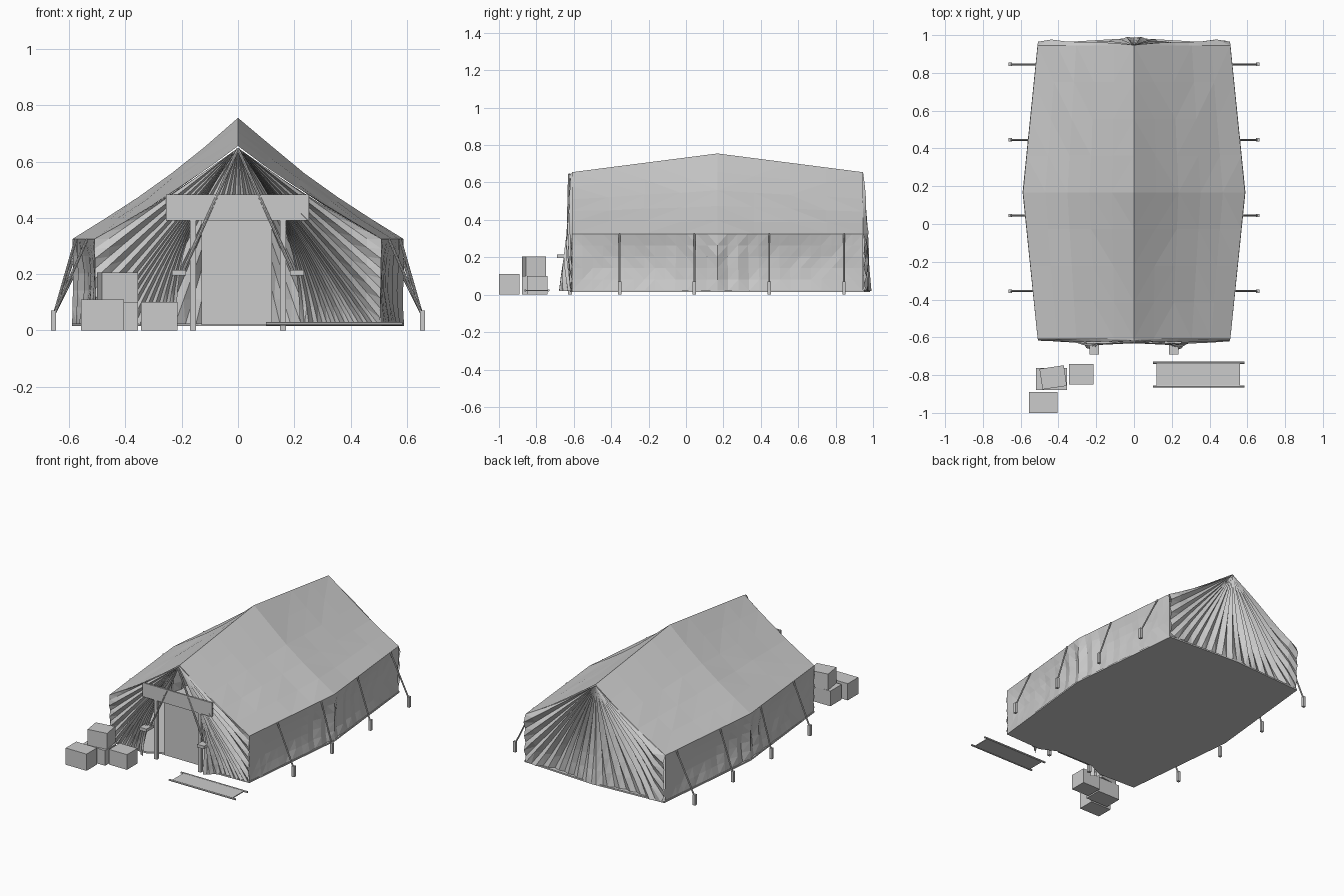
import bpy, bmesh, math, random
from mathutils import Vector

if "Cube" in bpy.data.objects:
    bpy.data.objects.remove(bpy.data.objects["Cube"])
random.seed(4)

FRONT, BACK, MID = -0.61, 0.945, 0.168
EAVE_Z, FLOOR_Z = 0.325, 0.02


def finish(name, bm):
    bmesh.ops.recalc_face_normals(bm, faces=bm.faces)
    me = bpy.data.meshes.new(name)
    bm.to_mesh(me)
    bm.free()
    ob = bpy.data.objects.new(name, me)
    bpy.context.collection.objects.link(ob)
    return ob


def surface(name, f, nu, nv):
    """Flat-shaded cloth sheet sampled from f(i, j)."""
    bm = bmesh.new()
    g = [[bm.verts.new(f(i, j)) for j in range(nv + 1)] for i in range(nu + 1)]
    for i in range(nu):
        for j in range(nv):
            bm.faces.new((g[i][j], g[i + 1][j], g[i + 1][j + 1], g[i][j + 1]))
    bmesh.ops.remove_doubles(bm, verts=bm.verts, dist=0.0005)
    bmesh.ops.triangulate(bm, faces=bm.faces)
    return finish(name, bm)


def box(name, x0, x1, y0, y1, z0, z1, turn=0):
    bm = bmesh.new()
    bmesh.ops.create_cube(bm, size=1)
    bmesh.ops.scale(bm, vec=(x1 - x0, y1 - y0, z1 - z0), verts=bm.verts)
    ob = finish(name, bm)
    ob.location = ((x0 + x1) / 2, (y0 + y1) / 2, (z0 + z1) / 2)
    ob.rotation_euler.z = turn
    return ob


def rod(name, a, b, r):
    a, b = Vector(a), Vector(b)
    bm = bmesh.new()
    bmesh.ops.create_cone(bm, cap_ends=True, segments=8, radius1=r, radius2=r,
                          depth=(b - a).length)
    ob = finish(name, bm)
    ob.location = (a + b) / 2
    ob.rotation_euler = (b - a).to_track_quat('Z', 'Y').to_euler()
    return ob


def swell(y):
    """1 at the middle of the tent, 0 at its ends."""
    return max(0, 1 - abs(y - MID) / 0.778)


def half_width(y):
    return 0.51 + 0.078 * swell(y)


def path_point(pts, s):
    """Point at fraction s of a polyline, each leg taking an equal share."""
    k = min(int(s * (len(pts) - 1)), len(pts) - 2)
    return Vector(pts[k]).lerp(Vector(pts[k + 1]), s * (len(pts) - 1) - k)


# Roof: sagging slopes meeting in a raised ridge
def roof(i, j):
    y = FRONT + (BACK - FRONT) * i / 8
    t = (j - 5) / 5
    a = abs(t)
    ridge = 0.655 + 0.10 * swell(y)
    sag = (0.012 + 0.014 * swell(y)) * math.sin(math.pi * a)
    jit = random.uniform(-0.003, 0.003) if 0 < a < 1 else 0
    return (t * half_width(y), y, ridge + (EAVE_Z - ridge) * a - sag + jit)


surface("roof", roof, 8, 10)

# Side walls: cloth hung from the eave, pinched at the middle
for side, label in ((1, "right"), (-1, "left")):
    def wall(i, j, side=side):
        u, v = i / 28, j / 5
        y = FRONT + (BACK - FRONT) * u
        belly = math.sin(math.pi * v)
        pleat = (0.016 if i % 2 else -0.004) * math.exp(-((y - MID) / 0.22) ** 2)
        inward = 0.022 * belly * abs(math.sin(2 * math.pi * u))
        inward += (pleat + random.uniform(0, 0.006)) * math.sin(math.pi * v * 0.8)
        ends = 0 < i < 28
        yy = MID + (y - MID) * (1 + 0.06 * (v - 0.5) * ends * math.exp(-((y - MID) / 0.3) ** 2))
        return (side * (half_width(y) - inward), yy, EAVE_Z + (FLOOR_Z - EAVE_Z) * v)
    surface(label + "_wall", wall, 28, 5)

# Back gable: folds radiating from the peak
N = 40
back_noise = [random.uniform(0.4, 1.3) for _ in range(N + 1)]
BACK_RIM = [(0.51, EAVE_Z), (0.505, FLOOR_Z), (0.25, FLOOR_Z), (0, FLOOR_Z),
            (-0.25, FLOOR_Z), (-0.505, FLOOR_Z), (-0.51, EAVE_Z)]


def back_gable(i, j):
    s, t = i / N, j / 7
    p = Vector((0, 0.648)).lerp(path_point(BACK_RIM, s), t)
    if i in (0, N):
        p.y -= 0.012 * math.sin(math.pi * t)
        return (p.x, BACK, p.y)
    fold = (1 if i % 2 else -1) * 0.015 * back_noise[i] * math.sin(math.pi * min(1, t * 0.8 + 0.05))
    billow = (0.045 * math.exp(-(p.x / 0.15) ** 2)
              + 0.025 * math.exp(-((abs(p.x) - 0.44) / 0.08) ** 2)) * t * t
    return (p.x, min(BACK + fold + billow, 1.0), p.y)


surface("back_gable", back_gable, N, 7)

# Front curtains: drawn aside and gathered at a tie beside the doorway
M = 26
for side, label in ((1, "right"), (-1, "left")):
    noise = [random.uniform(0.4, 1.3) for _ in range(M + 1)]
    rim = [(0.51, EAVE_Z), (0.505, FLOOR_Z), (0.36, FLOOR_Z), (0.22, FLOOR_Z)]

    def curtain(i, j, side=side, noise=noise, rim=rim):
        s, t = i / M, j / 10
        p = Vector((0, 0.648)).lerp(path_point(rim, s), t)
        if i == 0:
            return (side * p.x, FRONT, p.y - 0.012 * math.sin(math.pi * t))
        x = p.x + 0.065 * s * s * math.sin(math.pi * t)
        fold = (1 if i % 2 else -0.7) * 0.02 * noise[i] * math.sin(math.pi * min(1, t * 0.8 + 0.08))
        knot = 0.06 * math.exp(-((x - 0.22) / 0.05) ** 2) * max(0, t - 0.45) / 0.55
        return (side * x, FRONT - 0.004 + fold - knot, p.y)
    surface(label + "_front_curtain", curtain, M, 10)

    # Tie band, door post and loose edge cord
    box(label + "_curtain_tie", *sorted((side * 0.185, side * 0.235)), -0.69, -0.60, 0.195, 0.215)
    box(label + "_door_post", side * 0.16 - 0.01, side * 0.16 + 0.01, -0.63, -0.61, 0, 0.40)
    rod(label + "_curtain_edge", (0, -0.625, 0.645), (side * 0.20, -0.635, 0.2), 0.006)

    # Side guy lines and stakes
    for k in range(4):
        y = -0.355 + 0.4 * k
        rod(f"{label}_guy_line_{k}", (side * half_width(y), y, EAVE_Z), (side * 0.652, y, 0.06), 0.005)
        box(f"{label}_stake_{k}", side * 0.655 - 0.009, side * 0.655 + 0.009,
            y - 0.009, y + 0.009, 0, 0.07)

# Ground sheet with a notch at the doorway
outline = [(0.51, FRONT), (0.59, MID), (0.51, 0.955), (0, 0.985), (-0.51, 0.955), (-0.59, MID),
           (-0.51, FRONT), (-0.24, -0.62), (-0.14, -0.57), (0.14, -0.57), (0.24, -0.62)]
bm = bmesh.new()
face = bm.faces.new([bm.verts.new((x, y, 0.015)) for x, y in outline])
top = bmesh.ops.extrude_face_region(bm, geom=[face])["geom"]
bmesh.ops.translate(bm, vec=(0, 0, 0.01), verts=[v for v in top if isinstance(v, bmesh.types.BMVert)])
finish("ground_sheet", bm)

# Doorway panel and board over the entrance
box("door_panel", -0.13, 0.12, -0.585, -0.578, 0.02, 0.40)
box("entrance_board", -0.255, 0.252, -0.632, -0.622, 0.39, 0.482)

# Crates beside the entrance
box("front_crate", -0.557, -0.405, -1.0, -0.89, 0, 0.11)
box("lower_crate", -0.52, -0.355, -0.878, -0.762, 0, 0.10)
box("top_crate", -0.493, -0.363, -0.867, -0.757, 0.10, 0.205, 0.15)
box("inner_crate", -0.345, -0.215, -0.85, -0.74, 0, 0.10)

# Stretcher: cloth bed between two poles
box("stretcher_bed", 0.12, 0.56, -0.86, -0.735, 0.02, 0.026)
for y, label in ((-0.86, "near"), (-0.735, "far")):
    rod(f"stretcher_{label}_pole", (0.10, y, 0.023), (0.585, y, 0.023), 0.006)
